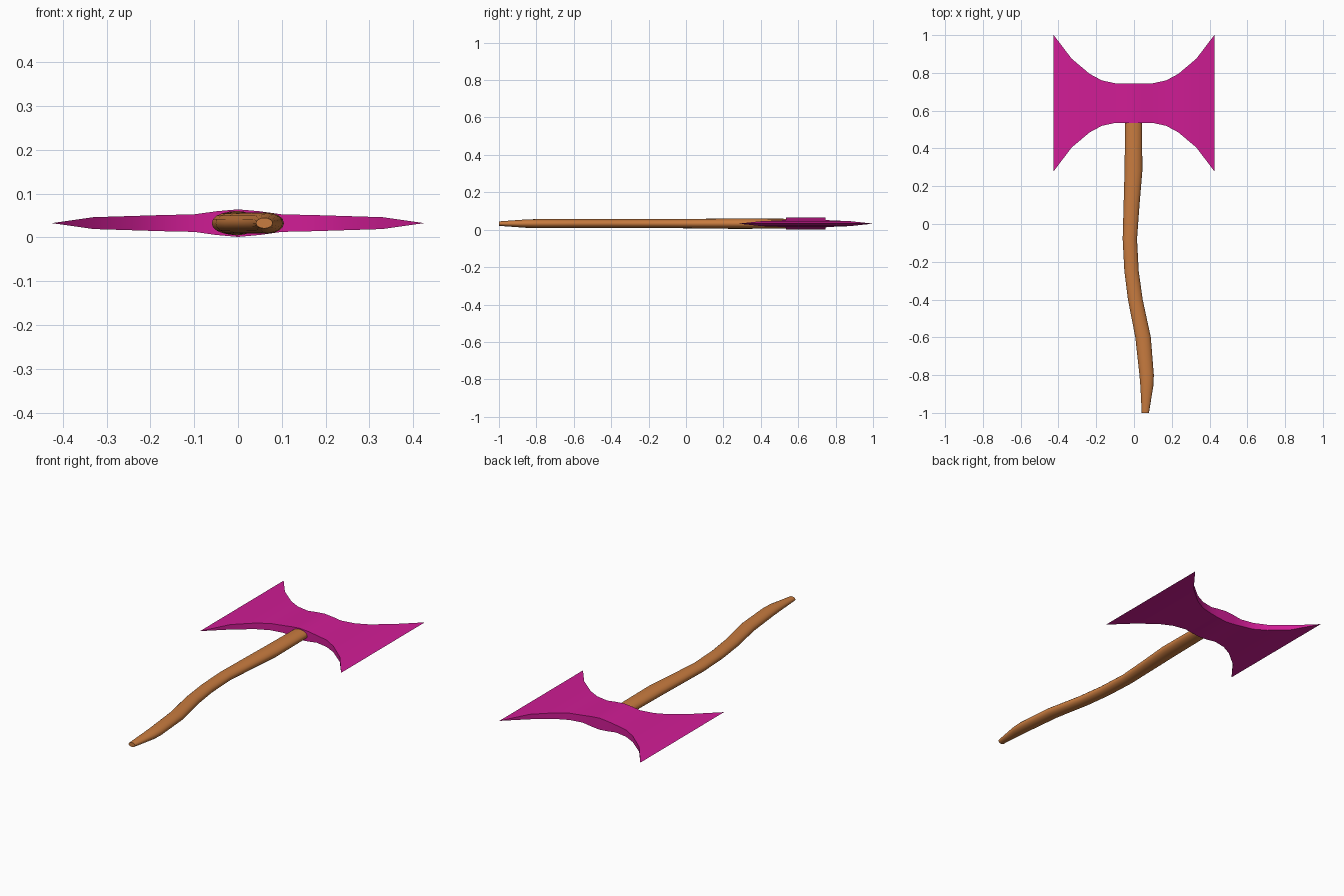
import bpy, bmesh
from math import cos, sin, pi

if "Cube" in bpy.data.objects:
    bpy.data.objects.remove(bpy.data.objects["Cube"])

ZC = 0.0325


def finish(name, bm, color, smooth_angle):
    bmesh.ops.remove_doubles(bm, verts=bm.verts, dist=1e-5)
    bmesh.ops.recalc_face_normals(bm, faces=bm.faces)
    mesh = bpy.data.meshes.new(name)
    bm.to_mesh(mesh)
    bm.free()
    obj = bpy.data.objects.new(name, mesh)
    bpy.context.collection.objects.link(obj)
    mat = bpy.data.materials.new(name + "_material")
    mat.diffuse_color = color
    mat.use_nodes = True
    mat.node_tree.nodes["Principled BSDF"].inputs["Base Color"].default_value = mat.diffuse_color
    mesh.materials.append(mat)
    bpy.context.view_layer.objects.active = obj
    obj.select_set(True)
    bpy.ops.object.shade_smooth_by_angle(angle=smooth_angle)
    obj.select_set(False)
    return obj


def loft(rings):
    bm = bmesh.new()
    loops = [[bm.verts.new(p) for p in ring] for ring in rings]
    n = len(loops[0])
    for a, b in zip(loops, loops[1:]):
        for i in range(n):
            j = (i + 1) % n
            bm.faces.new((a[i], a[j], b[j], b[i]))
    return bm, loops


# Double-bitted head: x, lower y, upper y, half thickness (mirrored in x)
half = [(0.0, 0.535, 0.745, 0.0315), (0.05, 0.535, 0.745, 0.027),
        (0.10, 0.535, 0.745, 0.020), (0.17, 0.52, 0.76, 0.0185),
        (0.235, 0.485, 0.795, 0.0165), (0.33, 0.405, 0.875, 0.0135)]
sections = [(-x, a, b, t) for x, a, b, t in half[:0:-1]] + half
rings = [[(x, a, ZC - t), (x, b, ZC - t), (x, b, ZC + t), (x, a, ZC + t)]
         for x, a, b, t in sections]
bm, loops = loft(rings)
# Sharp cutting edges with pointed horns
for s, lp in ((-1, loops[0]), (1, loops[-1])):
    lo = bm.verts.new((s * 0.425, 0.28, ZC))
    hi = bm.verts.new((s * 0.425, 1.0, ZC))
    bm.faces.new((lp[0], lp[1], hi, lo))
    bm.faces.new((lp[3], lp[2], hi, lo))
    bm.faces.new((lp[0], lp[3], lo))
    bm.faces.new((lp[1], lp[2], hi))
finish("axe_head", bm, (0.63, 0.012, 0.30, 1), 0.5)

# Curved wooden handle: y, centre x, half width, half height
path = [(0.60, 0.0, 0.045, 0.024), (0.53, -0.002, 0.045, 0.026),
        (0.28, -0.003, 0.047, 0.028), (0.10, -0.013, 0.042, 0.026),
        (-0.08, -0.022, 0.038, 0.024), (-0.25, -0.013, 0.038, 0.024),
        (-0.40, 0.007, 0.039, 0.024), (-0.60, 0.048, 0.041, 0.024),
        (-0.80, 0.067, 0.038, 0.024), (-0.86, 0.068, 0.034, 0.022),
        (-1.0, 0.060, 0.019, 0.012)]
SIDES = 16
rings = [[(x + w * cos(2 * pi * i / SIDES), y, ZC + h * sin(2 * pi * i / SIDES))
          for i in range(SIDES)] for y, x, w, h in path]
bm, loops = loft(rings)
bm.faces.new(loops[0])
bm.faces.new(loops[-1])
finish("handle", bm, (0.58, 0.20, 0.05, 1), 0.8)
